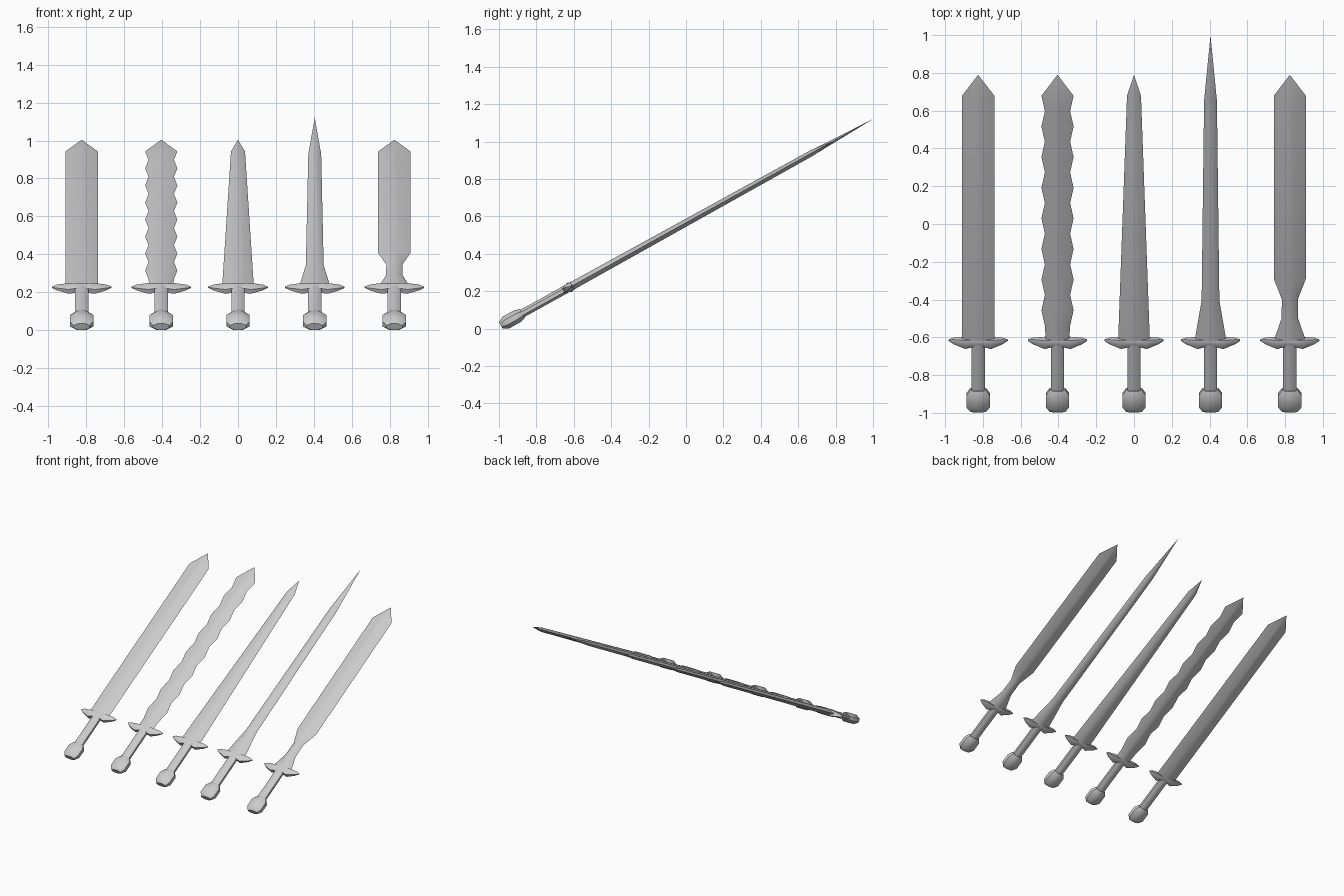
import bpy, bmesh, math
from mathutils import Matrix, Vector

if "Cube" in bpy.data.objects:
    bpy.data.objects.remove(bpy.data.objects["Cube"])

TILT = math.radians(29)
START, SHOULDER, POINT = 0.425, 1.908, 2.035


def skin(name, rings, cx):
    """Loft through rings of (x, along, thickness) points, then lean the part."""
    bm = bmesh.new()
    loops = [[bm.verts.new(p) for p in r] for r in rings]
    n = len(loops[0])
    for a, b in zip(loops, loops[1:]):
        for i in range(n):
            j = (i + 1) % n
            bm.faces.new((a[i], a[j], b[j], b[i]))
    bm.faces.new(loops[0])
    bm.faces.new(loops[-1])
    bmesh.ops.remove_doubles(bm, verts=bm.verts, dist=1e-5)
    bmesh.ops.dissolve_degenerate(bm, edges=bm.edges, dist=1e-6)
    bmesh.ops.recalc_face_normals(bm, faces=bm.faces)
    bm.transform(Matrix.Translation((cx, -0.99, 0.0175)) @ Matrix.Rotation(TILT, 4, 'X'))
    me = bpy.data.meshes.new(name)
    bm.to_mesh(me)
    bm.free()
    ob = bpy.data.objects.new(name, me)
    bpy.context.collection.objects.link(ob)
    bpy.ops.object.select_all(action='DESELECT')
    ob.select_set(True)
    bpy.context.view_layer.objects.active = ob
    bpy.ops.object.shade_smooth_by_angle(angle=math.radians(50))


def octagon(u, hx, hv):
    k = 1 / math.cos(math.pi / 8)
    angles = [math.pi / 8 + i * math.pi / 4 for i in range(8)]
    return [(k * hx * math.cos(a), u, k * hv * math.sin(a)) for a in angles]


def hilt(cx):
    # Pommel and grip
    skin("pommel", [octagon(*s) for s in
                    [(0, .042, .019), (.03, .062, .036), (.10, .062, .036), (.132, .042, .027)]], cx)
    skin("grip", [octagon(*s) for s in [(.12, .035, .022), (.41, .035, .022)]], cx)
    # Crossguard, lofted sideways from tip to tip
    half = [(.157, .426, .432, .004), (.13, .408, .438, .014),
            (.068, .382, .438, .026), (.035, .392, .438, .027)]
    stations = [(-x, a, b, v) for x, a, b, v in half] + [s for s in reversed(half)]
    rings = []
    for x, a, b, v in stations:
        m = a + (b - a) * .6
        rings.append([(x, a, -v * .5), (x, m, -v), (x, b, -v * .8),
                      (x, b, v * .8), (x, m, v), (x, a, v * .5)])
    skin("crossguard", rings, cx)


def blade(name, cx, outline):
    # Sharp-edged hexagonal section; the last station is the point
    rings = []
    for u, w in outline:
        t = min(1, (u - START) / (SHOULDER - START))
        v = .022 - .006 * t if w else 0
        f = min(.028 * (1 - .7 * t), w * .5)
        rings.append([(-w, u, 0), (-f, u, -v), (f, u, -v),
                      (w, u, 0), (f, u, v), (-f, u, v)])
    skin(name, rings, cx)


# Wavy edge alternates between narrow and wide
step = (SHOULDER - START) / 16
wavy = [(START + i * step, .062 if i == 0 else (.067 if i % 2 else .085)) for i in range(17)]

blades = [
    ("broad_blade", -.825, [(START, .086), (SHOULDER, .086), (POINT, 0)]),
    ("wavy_blade", -.405, wavy + [(POINT, 0)]),
    ("tapered_blade", 0, [(START, .084), (SHOULDER, .037), (POINT, 0)]),
    ("needle_blade", .405, [(START, .084), (.67, .047), (SHOULDER - .03, .034), (2.275, 0)]),
    ("waisted_blade", .825, [(START, .085), (.56, .044), (.675, .042),
                             (.80, .085), (SHOULDER, .085), (POINT, 0)]),
]
for name, cx, outline in blades:
    hilt(cx)
    blade(name, cx, outline)
